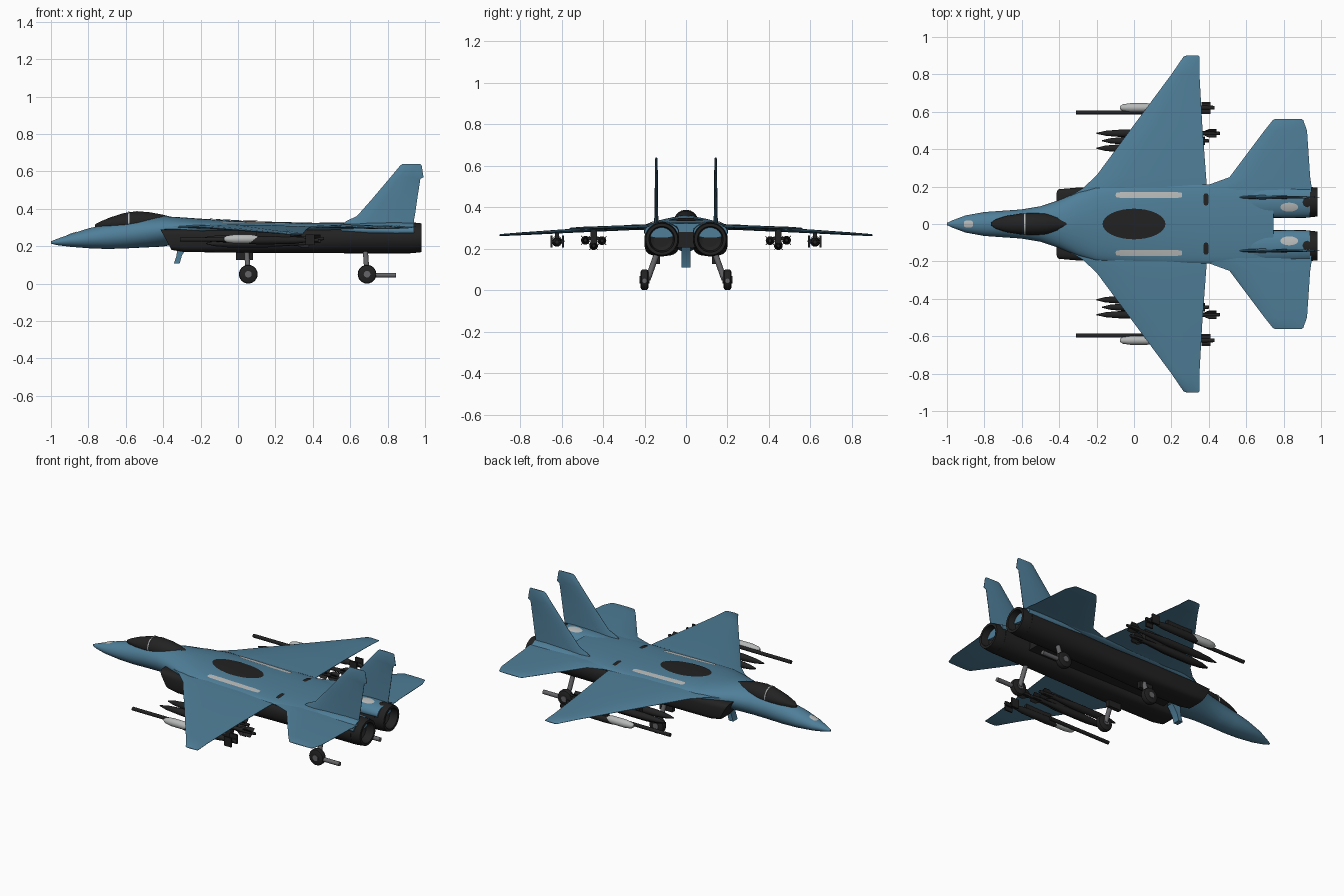
import bpy, bmesh, math
from mathutils import Vector

if "Cube" in bpy.data.objects:
    bpy.data.objects.remove(bpy.data.objects["Cube"])


def material(name, rgb):
    m = bpy.data.materials.new(name)
    m.diffuse_color = (*rgb, 1)
    m.use_nodes = True
    m.node_tree.nodes["Principled BSDF"].inputs["Base Color"].default_value = m.diffuse_color
    return m


BLUE = material("steel blue", (0.078, 0.21, 0.315))
DARK = material("near black", (0.016, 0.016, 0.017))
GREY = material("mid grey", (0.13, 0.13, 0.14))
LIGHT = material("light grey", (0.47, 0.48, 0.48))


def finish(name, bm, mat, angle=35):
    bmesh.ops.recalc_face_normals(bm, faces=bm.faces)
    me = bpy.data.meshes.new(name)
    bm.to_mesh(me)
    bm.free()
    me.materials.append(mat)
    ob = bpy.data.objects.new(name, me)
    bpy.context.collection.objects.link(ob)
    bpy.ops.object.select_all(action='DESELECT')
    ob.select_set(True)
    bpy.context.view_layer.objects.active = ob
    bpy.ops.object.shade_smooth_by_angle(angle=math.radians(angle))
    return ob


def loft(name, rings, mat, angle=35, cap=True):
    bm = bmesh.new()
    vs = [[bm.verts.new(p) for p in r] for r in rings]
    n = len(vs[0])
    for a, b in zip(vs, vs[1:]):
        for i in range(n):
            bm.faces.new((a[i], a[(i + 1) % n], b[(i + 1) % n], b[i]))
    if cap:
        bm.faces.new(vs[0])
        bm.faces.new(vs[-1])
    return finish(name, bm, mat, angle)


def powr(v, e):
    return math.copysign(abs(v) ** e, v)


# section = (x, half width, bottom z, middle z, top z); e = 1 gives an ellipse
def ring(s, cy=0, e=1.0, n=32, shear=0):
    x, w, zb, zm, zt = s
    pts = []
    for i in range(n):
        a = 2 * math.pi * i / n
        sn = powr(math.sin(a), e)
        h = (zt - zm) if sn > 0 else (zm - zb)
        pts.append((x - shear * sn, cy + w * powr(math.cos(a), e), zm + h * sn))
    return pts


def top_z(secs, x, y):
    for a, b in zip(secs, secs[1:]):
        if a[0] <= x <= b[0]:
            t = (x - a[0]) / (b[0] - a[0])
            _, w, _, zm, zt = [p + (q - p) * t for p, q in zip(a, b)]
            return zm + (zt - zm) * math.sqrt(max(0, 1 - (y / w) ** 2))
    return secs[-1][4]


# thin painted patch that follows the top of a lofted body
def patch(name, secs, cx, cy, rx, ry, mat, e=1.0, body_y=0):
    bm = bmesh.new()
    rings = []
    for k in range(1, 8):
        r = []
        for i in range(32):
            a = 2 * math.pi * i / 32
            x = cx + rx * k / 7 * powr(math.cos(a), e)
            y = cy + ry * k / 7 * powr(math.sin(a), e)
            r.append(bm.verts.new((x, y, top_z(secs, x, y - body_y) + 0.003)))
        rings.append(r)
    bm.faces.new(rings[0])
    for a, b in zip(rings, rings[1:]):
        for i in range(32):
            bm.faces.new((a[i], a[(i + 1) % 32], b[(i + 1) % 32], b[i]))
    finish(name, bm, mat)


# turned part along x: profile of (x, radius)
def turned(name, prof, y, z, mat, n=16):
    return loft(name, [[(x, y + r * math.cos(2 * math.pi * i / n), z + r * math.sin(2 * math.pi * i / n))
                        for i in range(n)] for x, r in prof], mat)


def rod(name, p, q, r, mat, n=14):
    p, q = Vector(p), Vector(q)
    rot = (q - p).to_track_quat('Z', 'Y')
    circ = [rot @ Vector((r * math.cos(2 * math.pi * i / n), r * math.sin(2 * math.pi * i / n), 0)) for i in range(n)]
    return loft(name, [[p + c for c in circ], [q + c for c in circ]], mat)


def box(name, x0, x1, y0, y1, z0, z1, mat):
    return loft(name, [[(x0, y0, z), (x1, y0, z), (x1, y1, z), (x0, y1, z)] for z in (z0, z1)], mat)


# thin aerofoil across a chord: list of (x, offset)
def foil(le, te, t):
    c = te - le
    half = [(0, .12), (.06, .6), (.3, 1), (.65, .75), (1, .15)]
    return [(le + c * u, t * v) for u, v in half] + [(le + c * u, -t * v) for u, v in reversed(half)]


# main fuselage
BODY = [(-1, .006, .214, .22, .226), (-.97, .02, .206, .222, .238), (-.9, .046, .197, .23, .263),
        (-.8, .064, .189, .24, .295), (-.7, .071, .185, .25, .318), (-.6, .078, .188, .262, .336),
        (-.5, .095, .193, .275, .35), (-.4, .128, .198, .288, .36), (-.3, .17, .22, .298, .354),
        (-.2, .2, .25, .302, .347), (0, .212, .265, .304, .336), (.2, .212, .27, .304, .33),
        (.4, .212, .27, .304, .325), (.6, .21, .275, .304, .326), (.745, .2, .28, .304, .322)]
loft("fuselage", [ring(s) for s in BODY], BLUE)

# canopy with its frame
CAN = [(-.765, .006, .29, .312, .316), (-.74, .025, .28, .318, .33), (-.68, .044, .28, .322, .355),
       (-.61, .055, .28, .324, .377), (-.54, .06, .28, .326, .387), (-.47, .056, .28, .33, .381),
       (-.41, .042, .29, .335, .37), (-.36, .012, .3, .345, .358)]
loft("canopy", [ring(s) for s in CAN], DARK)
loft("canopy_frame", [ring((x, .059, .3, .326, .385)) for x in (-.588, -.581)], LIGHT)

# painted patches on the back
patch("dorsal_dark_panel", BODY, 0, 0, .168, .082, DARK)
patch("nose_patch", BODY, -.885, 0, .025, .02, LIGHT, .7)
for s in (-1, 1):
    patch("back_stripe", BODY, .08, s * .155, .178, .016, LIGHT, .3)
    patch("small_vent", BODY, .385, s * .132, .013, .032, DARK, .5)

# dark belly between the nacelles
box("belly", -.25, .74, -.06, .06, .205, .285, DARK)

# nose strut under the chin
prof = [(-.325, .205), (-.265, .205), (-.3, .15), (-.312, .108), (-.342, .108), (-.328, .15)]
loft("nose_strut", [[(x, y, z) for x, z in prof] for y in (-.022, .022)], BLUE)

BOOM = [(.55, .07, .26, .29, .315), (.7, .084, .25, .285, .328), (.85, .085, .25, .28, .33),
        (.94, .082, .25, .28, .325)]
WING = [(.08, -.42, .39, .303, .012), (.14, -.36, .39, .303, .013), (.19, -.275, .39, .304, .013),
        (.26, -.2, .385, .302, .013), (.53, 0, .365, .287, .010), (.8, .2, .35, .271, .007),
        (.895, .265, .35, .265, .005), (.9, .28, .345, .265, .002)]
TAIL = [(.1, .38, .95, .305, .01), (.21, .4, .948, .305, .01), (.25, .51, .942, .304, .01),
        (.5, .698, .925, .298, .007), (.555, .742, .905, .296, .005), (.562, .755, .895, .296, .002)]
FIN = [(.29, .53, .94, .012), (.335, .58, .94, .011), (.36, .635, .945, .009), (.45, .715, .958, .008),
       (.56, .808, .975, .007), (.568, .815, .992, .007), (.632, .868, .982, .006), (.64, .88, .975, .003)]

for s in (-1, 1):
    # wings and tails
    loft("wing", [[(x, s * y, z + o) for x, o in foil(a, b, t)] for y, a, b, z, t in WING], BLUE, 40)
    loft("tailplane", [[(x, s * y, z + o) for x, o in foil(a, b, t)] for y, a, b, z, t in TAIL], BLUE, 40)
    loft("fin", [[(x, s * .143 + o, z) for x, o in foil(a, b, t)] for z, a, b, t in FIN], BLUE, 40)
    loft("tail_boom", [ring(b, s * .118) for b in BOOM], BLUE)
    patch("boom_patch", BOOM, .83, s * .09, .048, .024, LIGHT, 1, s * .118)

    # engine nacelle from square intake to round nozzle
    nac = [((-.385, .07, .18, .235, .29), .45, .03), ((-.3, .078, .169, .232, .293), .5, .01),
           ((0, .083, .165, .235, .295), .6, 0), ((.3, .083, .163, .238, .3), .85, 0),
           ((.6, .084, .162, .242, .315), 1, 0), ((.92, .084, .162, .246, .328), 1, 0)]
    loft("engine_nacelle", [ring(a, s * .117, e, 32, sh) for a, e, sh in nac], DARK)
    turned("exhaust_nozzle", [(.9, .082), (.925, .083), (.98, .077), (.98, .062), (.93, .055), (.91, .02)],
           s * .117, .245, DARK, 32)

    # landing gear
    for x in (.055, .69):
        top = (x - .01, s * .135, .19)
        rod("gear_leg", top, (x, s * .185, .05), .014, GREY)
        loft("wheel", [[(x + r * math.cos(i * math.pi / 12), s * y, .05 + r * math.sin(i * math.pi / 12))
                        for i in range(24)] for y, r in ((.18, .036), (.185, .047), (.192, .05), (.208, .05),
                                                         (.215, .047), (.22, .036))], DARK)
        rod("wheel_hub", (x, s * .176, .05), (x, s * .223, .05), .018, GREY)
    box("gear_door", -.01, .08, s * .125, s * .15, .125, .18, DARK)
    rod("rear_gear_bar", (.7, s * .2, .045), (.845, s * .2, .045), .013, GREY)

    # inner bomb cluster on its pylon
    for y, z, x0, x1 in ((.485, .24, -.2, .46), (.405, .238, -.2, .36), (.445, .214, -.17, .4)):
        L = x1 - x0
        turned("bomb", [(x0 + L * u, r) for u, r in ((0, .003), (.08, .014), (.22, .021), (.55, .021), (.8, .011),
                                                     (.86, .013), (1, .008))], s * y, z, DARK)
        for k in range(4):
            a = math.pi / 4 + k * math.pi / 2
            c, d = math.cos(a), math.sin(a)
            f = [(x1 - .1, .006), (x1 - .06, .03), (x1 - .02, .03), (x1 - .02, .006)]
            loft("bomb_fin", [[(x, s * y + c * r - d * o, z + d * r + c * o) for x, r in f]
                              for o in (-.0015, .0015)], DARK)
    box("inner_pylon", 0, .3, s * .43, s * .46, .22, .288, DARK)
    box("bomb_rack", .02, .26, s * .4, s * .49, .242, .256, DARK)

    # outer pod and long probe
    turned("pod_front", [(-.075, .008), (-.06, .018), (-.02, .024), (.07, .024), (.12, .015)], s * .622, .238, LIGHT)
    turned("pod_body", [(.06, .02), (.12, .023), (.3, .02), (.36, .012), (.43, .01)], s * .622, .232, DARK)
    for o in (-.028, .028):
        box("pod_fin", .36, .41, s * .62 + o - .005, s * .62 + o + .005, .205, .262, DARK)
    box("pod_fin_bar", .36, .41, s * .592, s * .652, .23, .236, DARK)
    rod("probe", (-.31, s * .597, .235), (.12, s * .597, .235), .011, DARK)
    box("outer_pylon", .1, .28, s * .612, s * .632, .235, .28, DARK)
